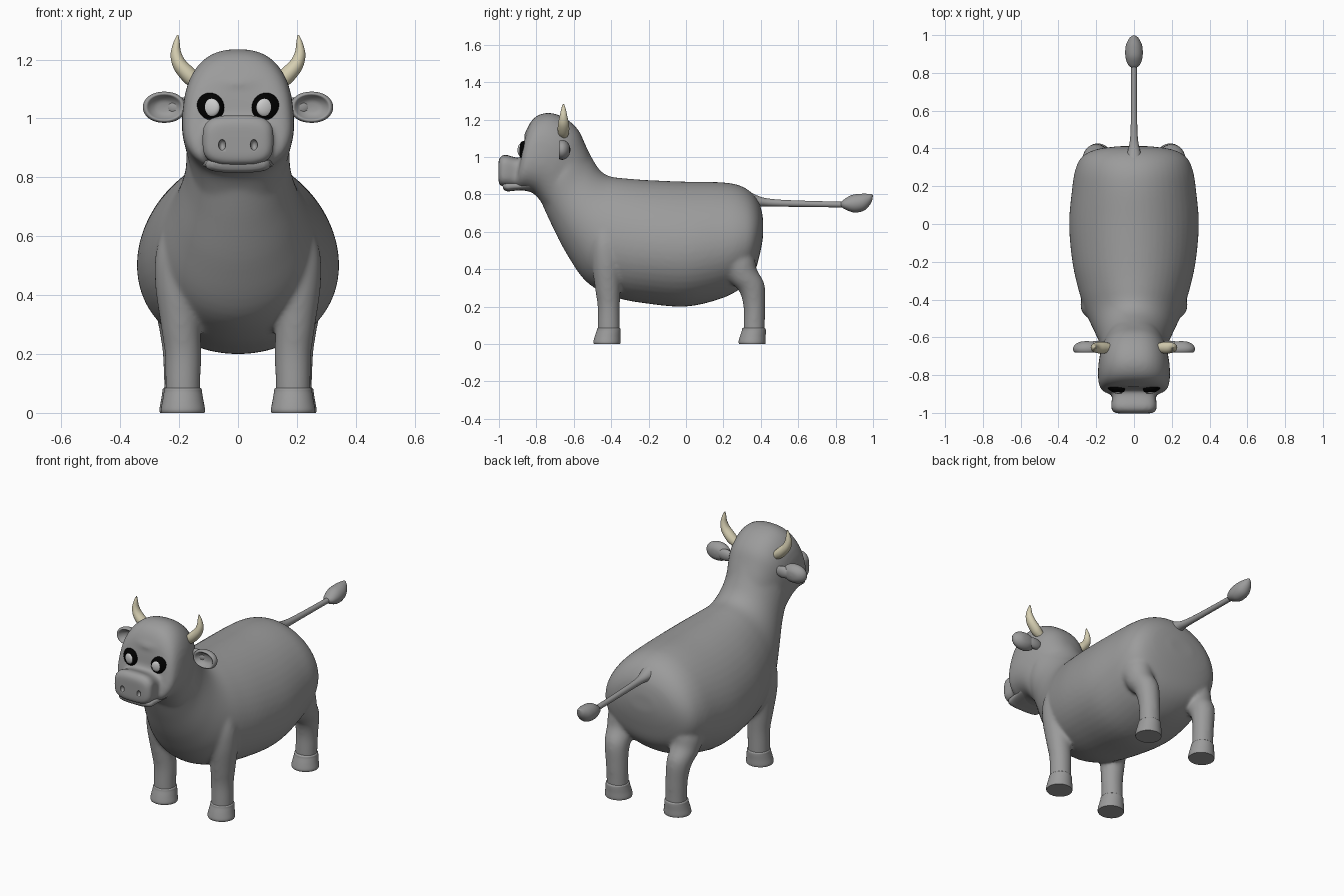
import bpy, bmesh, math
from mathutils import Vector, Matrix
from mathutils.bvhtree import BVHTree

GREY = (.33, .33, .33)


def spline(rows, sub):
    """Catmull-Rom interpolation of parameter rows."""
    out = []
    for i in range(len(rows) - 1):
        p0, p1, p2 = rows[max(i - 1, 0)], rows[i], rows[i + 1]
        p3 = rows[min(i + 2, len(rows) - 1)]
        for k in range(sub):
            t = k / sub
            out.append([.5 * (2 * b + (c - a) * t + (2 * a - 5 * b + 4 * c - d) * t * t
                              + (3 * b - a - 3 * c + d) * t ** 3)
                        for a, b, c, d in zip(p0, p1, p2, p3)])
    return out + [list(rows[-1])]


def loft(bm, rows, exp=2.0, skew=0.0, swap=False, sub=5, seg=36, side=1):
    """Rows: (y1, z1, y2, z2, half width, centre x). swap exchanges x and y."""
    rings = []
    for a1, z1, a2, z2, w, x0 in spline(rows, sub):
        ring = []
        for k in range(seg):
            t = 2 * math.pi * k / seg
            c, s = [math.copysign(abs(v) ** (2 / exp), v) for v in (math.cos(t), math.sin(t))]
            x = x0 + w * c * (1 - skew * s)
            a = (a1 + a2) / 2 + (a1 - a2) / 2 * s
            z = (z1 + z2) / 2 + (z1 - z2) / 2 * s
            x, y = (a, x) if swap else (x, a)
            ring.append(bm.verts.new((x * side, y, z)))
        rings.append(ring)
    for r, q in zip(rings, rings[1:]):
        for k in range(seg):
            bm.faces.new((r[k], r[(k + 1) % seg], q[(k + 1) % seg], q[k]))
    bm.faces.new(rings[0])
    bm.faces.new(rings[-1])


def finish(name, bm, color=GREY, angle=50):
    bmesh.ops.recalc_face_normals(bm, faces=bm.faces)
    me = bpy.data.meshes.new(name)
    bm.to_mesh(me)
    bm.free()
    ob = bpy.data.objects.new(name, me)
    bpy.context.collection.objects.link(ob)
    mat = bpy.data.materials.new(name + "_color")
    mat.diffuse_color = (*color, 1)
    me.materials.append(mat)
    bpy.ops.object.select_all(action='DESELECT')
    ob.select_set(True)
    bpy.context.view_layer.objects.active = ob
    bpy.ops.object.shade_smooth_by_angle(angle=math.radians(angle))
    return ob


def ellipsoid(bm, centre, radii, yaw=0):
    m = Matrix.Translation(centre) @ Matrix.Rotation(yaw, 4, 'Z') @ Matrix.Diagonal((*radii, 1))
    bmesh.ops.create_uvsphere(bm, u_segments=32, v_segments=20, radius=1, matrix=m)


# Body: torso, neck, head, muzzle and legs blended into one skin
bm = bmesh.new()
loft(bm, [(.412, .67, .412, .57, .08, 0), (.395, .745, .395, .48, .2, 0),
          (.35, .81, .36, .37, .275, 0), (.28, .85, .29, .295, .31, 0),
          (.18, .865, .18, .24, .327, 0), (0, .868, 0, .2, .342, 0),
          (-.2, .876, -.2, .215, .325, 0), (-.33, .886, -.38, .25, .29, 0),
          (-.41, .897, -.53, .33, .25, 0), (-.46, .93, -.64, .485, .21, 0),
          (-.5, .99, -.72, .64, .18, 0), (-.54, 1.07, -.77, .75, .174, 0)], skew=.1, seg=48)
# Head
loft(bm, [(-.5, .97, -.72, .68, .15, 0), (-.54, 1.07, -.775, .76, .168, 0),
          (-.58, 1.15, -.81, .8, .181, 0), (-.65, 1.21, -.84, .815, .188, 0),
          (-.73, 1.236, -.87, .82, .188, 0), (-.8, 1.218, -.89, .82, .182, 0),
          (-.843, 1.165, -.9, .825, .168, 0), (-.864, 1.09, -.91, .835, .145, 0),
          (-.872, 1.03, -.91, .86, .11, 0)], exp=2.5, skew=.1)
# Brow ridge
ellipsoid(bm, (0, -.81, 1.115), (.15, .055, .045))
# Muzzle
loft(bm, [(-.78, .99, -.78, .84, .15, 0), (-.9, .995, -.9, .84, .118, 0),
          (-.96, 1.012, -.97, .842, .122, 0), (-.988, 1.006, -.993, .846, .115, 0),
          (-1.003, .982, -1.003, .866, .092, 0)], exp=3.5)
for side in (-1, 1):
    # Front leg
    loft(bm, [(-.46, .7, -.39, .7, .03, .195), (-.5, .56, -.36, .56, .066, .21),
              (-.505, .44, -.345, .44, .077, .205), (-.487, .3, -.35, .3, .068, .195),
              (-.473, .2, -.353, .2, .062, .187), (-.473, .1, -.353, .1, .06, .187),
              (-.473, .03, -.353, .03, .06, .187)], side=side)
    # Hind leg
    loft(bm, [(.2, .6, .32, .6, .05, .19), (.18, .45, .365, .47, .083, .208),
              (.232, .34, .378, .4, .077, .21), (.285, .28, .42, .32, .068, .203),
              (.307, .2, .424, .2, .061, .195), (.307, .1, .422, .1, .06, .192),
              (.307, .03, .422, .03, .06, .192)], side=side)
body = finish("body", bm, angle=60)
rm = body.modifiers.new("blend", 'REMESH')
rm.mode, rm.voxel_size, rm.use_smooth_shade = 'VOXEL', .009, True
sm = body.modifiers.new("soften", 'SMOOTH')
sm.factor, sm.iterations = .5, 18

# Find the face surface for the eyes and nostrils
bpy.context.view_layer.update()
tree = BVHTree.FromObject(body, bpy.context.evaluated_depsgraph_get())


def face_y(x, z):
    return tree.ray_cast(Vector((x, -2, z)), Vector((0, 1, 0)))[0].y


# Nostrils
bm = bmesh.new()
for side in (-1, 1):
    ellipsoid(bm, (side * .054, face_y(.054, .91), .91), (.012, .02, .018))
cutter = finish("nostril_cutter", bm)
cutter.hide_render = True
cutter.hide_set(True)
cut = body.modifiers.new("nostrils", 'BOOLEAN')
cut.operation, cut.object = 'DIFFERENCE', cutter

# Lower lip under the muzzle
bm = bmesh.new()
loft(bm, [(-.82, .875, -.82, .825, .125, 0), (-.92, .87, -.92, .819, .112, 0),
          (-.957, .868, -.953, .816, .108, 0), (-.977, .862, -.971, .823, .094, 0),
          (-.982, .855, -.978, .834, .08, 0)], exp=2.8)
finish("lower_lip", bm)

# Hooves
bm = bmesh.new()
for side in (-1, 1):
    for dy, x in ((0, .187), (.776, .192)):
        loft(bm, [(-.492 + dy, 0, -.352 + dy, 0, .073, x), (-.495 + dy, .012, -.35 + dy, .012, .075, x),
                  (-.488 + dy, .04, -.35 + dy, .04, .07, x), (-.478 + dy, .07, -.349 + dy, .07, .065, x),
                  (-.475 + dy, .082, -.351 + dy, .082, .063, x),
                  (-.465 + dy, .088, -.36 + dy, .088, .053, x)], side=side)
finish("hooves", bm, angle=40)

# Tail and its tuft
bm = bmesh.new()
loft(bm, [(.33, .82, .36, .72, .045, 0), (.39, .79, .4, .735, .031, 0), (.46, .775, .46, .735, .02, 0),
          (.6, .767, .6, .733, .016, 0), (.85, .76, .85, .73, .015, 0)], seg=20)
loft(bm, [(.825, .755, .828, .735, .012, 0), (.845, .773, .85, .72, .034, 0),
          (.885, .796, .9, .703, .046, 0), (.935, .803, .955, .715, .043, 0),
          (.975, .803, .99, .755, .025, 0), (.993, .803, 1.0, .795, .005, 0)], seg=24)
finish("tail", bm)

# Horns: inner point, outer point, half depth
bm = bmesh.new()
for side in (-1, 1):
    loft(bm, [(.125, 1.145, .14, 1.095, .025, -.655), (.153, 1.172, .178, 1.118, .031, -.655),
              (.181, 1.2, .216, 1.165, .028, -.655), (.194, 1.228, .229, 1.213, .02, -.655),
              (.198, 1.258, .22, 1.256, .012, -.655), (.202, 1.284, .207, 1.284, .003, -.655)],
         swap=True, seg=24, side=side)
finish("horns", bm, (.68, .63, .45))

# Ears: dished ovals on short stems
bm = bmesh.new()
dish = [(.03, .03), (.5, .026), (.85, .011), (1, -.008), (.95, -.025), (.82, -.029),
        (.66, -.016), (.4, -.003), (.03, 0)]
for side in (-1, 1):
    loft(bm, [(-.65 + d, 1.038 + .053 * r, -.65 + d, 1.038 - .053 * r, .073 * r, .25)
              for r, d in dish], exp=2.1, sub=3, side=side)
    ellipsoid(bm, (side * .19, -.64, 1.038), (.055, .022, .033))
finish("ears", bm)

# Eyes: black surround with a pale centre
surround, centre = bmesh.new(), bmesh.new()
ey = face_y(.1, 1.045)
for side in (-1, 1):
    yaw = side * math.radians(18)
    ellipsoid(surround, (side * .096, ey + .008, 1.036), (.051, .03, .051), yaw)
    ellipsoid(centre, (side * .092, ey - .014, 1.037), (.031, .012, .031), yaw)
finish("eye_surrounds", surround, (0, 0, 0))
finish("eye_centres", centre, (.8, .8, .8))
